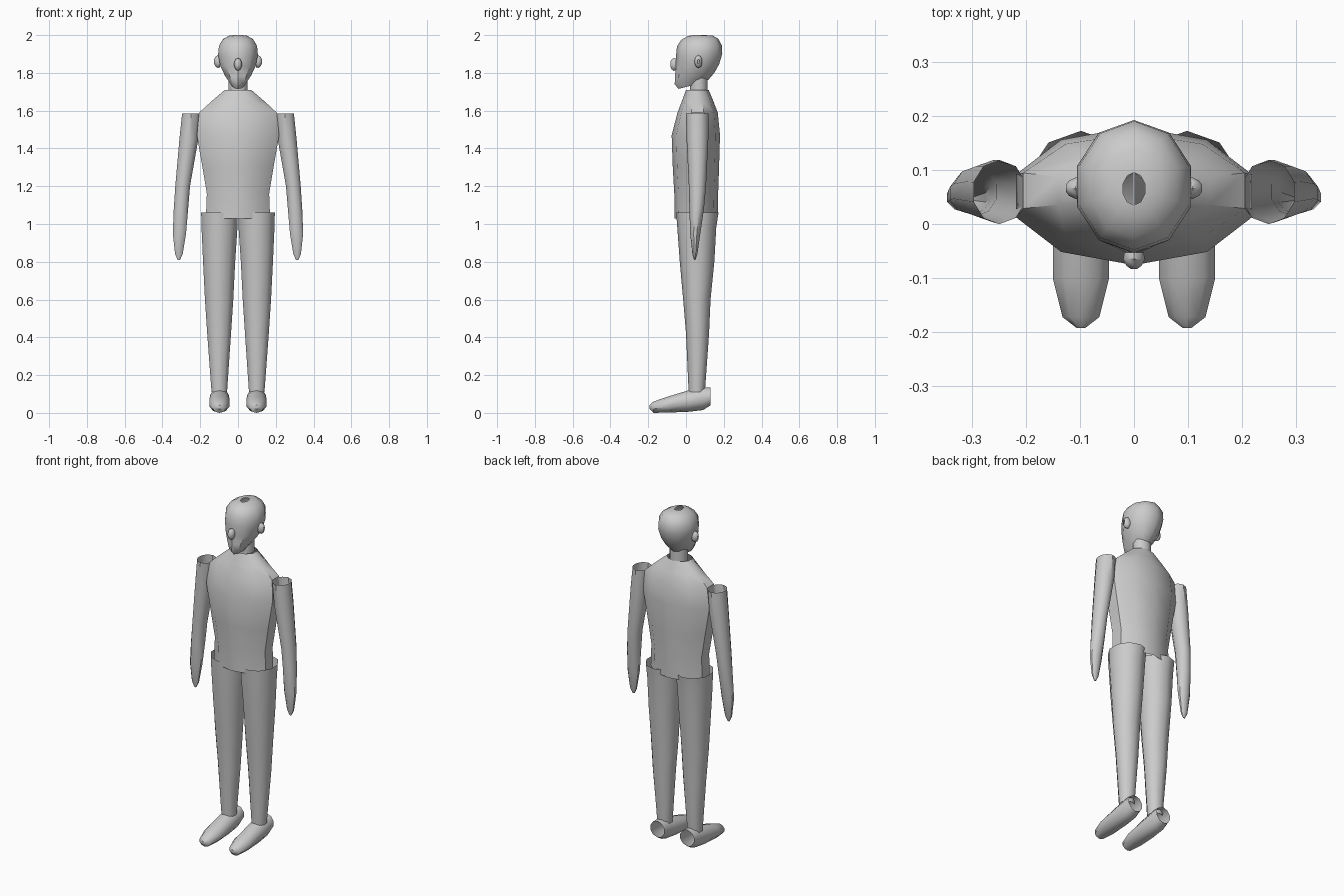
import bpy, bmesh, math
from mathutils import Matrix

SIDES = 10


def loft(name, rings, cap_end=False, mirror=False, matrix=None):
    """Skin 10-sided rings: (x, half width, y1, z1, y2, z2), points 1 and 2 being opposite corners."""
    bm = bmesh.new()
    loops = []
    for x, w, y1, z1, y2, z2 in rings:
        cy, cz, vy, vz = (y1 + y2) / 2, (z1 + z2) / 2, (y2 - y1) / 2, (z2 - z1) / 2
        loop = []
        for k in range(SIDES):
            a = 2 * math.pi * k / SIDES
            s, c = math.sin(a) / math.sin(math.radians(72)), math.cos(a)
            loop.append(bm.verts.new((x + w * s, cy + vy * c, cz + vz * c)))
        loops.append(loop)
    for p, q in zip(loops, loops[1:]):
        for k in range(SIDES):
            n = (k + 1) % SIDES
            bm.faces.new((p[k], p[n], q[n], q[k]))
    if cap_end:
        bm.faces.new(loops[-1])
    bmesh.ops.recalc_face_normals(bm, faces=bm.faces)
    if matrix:
        bm.transform(matrix)
    me = bpy.data.meshes.new(name)
    bm.to_mesh(me)
    bm.free()
    ob = bpy.data.objects.new(name, me)
    bpy.context.collection.objects.link(ob)
    bpy.ops.object.select_all(action='DESELECT')
    bpy.context.view_layer.objects.active = ob
    ob.select_set(True)
    bpy.ops.object.shade_smooth_by_angle(angle=math.radians(40))
    if mirror:
        mod = ob.modifiers.new("mirror", 'MIRROR')
        mod.use_mirror_merge = False
    return ob


def level(rows):
    """Horizontal rings from (z, x, half width, front y, back y)."""
    return [(x, w, yf, z, yb, z) for z, x, w, yf, yb in rows]


def upright(rows):
    """Rings facing y from (y, x, half width, low z, high z)."""
    return [(x, w, y, lo, y, hi) for y, x, w, lo, hi in rows]


# Head: tilted jaw rings, small opening on the crown
loft("head", [
    (0, .030, -.040, 1.715, .095, 1.750),
    (0, .045, -.060, 1.740, .120, 1.765),
    (0, .070, -.058, 1.780, .150, 1.800),
    (0, .093, -.055, 1.830, .175, 1.845),
    (0, .105, -.053, 1.890, .192, 1.900),
    (0, .101, -.048, 1.940, .190, 1.945),
    (0, .080, -.025, 1.975, .172, 1.980),
    (0, .048, .010, 1.995, .140, 1.998),
    (0, .020, .035, 2.000, .095, 2.000)])

# Neck
loft("neck", level([(1.70, 0, .050, .02, .115), (1.79, 0, .050, .02, .115)]))

# Nose, and the same small form turned sideways for the ears
bump = upright([(0, 0, .018, -.030, .030), (-.012, 0, .020, -.034, .034),
                (-.024, 0, .014, -.025, .025), (-.030, 0, .006, -.012, .012)])
loft("nose", bump, True, matrix=Matrix.Translation((0, -.053, 1.845)))
loft("ear", bump, False, True,
     Matrix.Translation((.096, .066, 1.86)) @ Matrix.Rotation(math.pi / 2, 4, 'Z'))

# Torso
loft("torso", level([
    (1.03, 0, .170, -.060, .168),
    (1.16, 0, .165, -.062, .170),
    (1.30, 0, .188, -.070, .175),
    (1.47, 0, .218, -.076, .180),
    (1.59, 0, .205, -.045, .168),
    (1.65, 0, .140, -.022, .145),
    (1.71, 0, .070, .000, .120)]))

# Arms, open at the shoulder, tapering into the hand
loft("arm", level([
    (1.585, .248, .048, .000, .118),
    (1.45, .260, .050, .003, .118),
    (1.20, .293, .039, .015, .106),
    (1.08, .302, .038, .018, .095),
    (0.95, .310, .035, .022, .076),
    (0.84, .313, .020, .034, .060),
    (0.81, .313, .006, .042, .050)]), True, True)

# Legs
loft("leg", level([
    (1.06, .098, .097, -.052, .172),
    (0.98, .098, .095, -.046, .160),
    (0.80, .100, .085, -.033, .150),
    (0.60, .100, .075, -.015, .130),
    (0.42, .100, .063, .000, .122),
    (0.11, .099, .041, .014, .100)]), False, True)

# Feet, open at the heel
loft("foot", upright([
    (.130, .098, .045, .040, .135),
    (.090, .098, .050, .015, .136),
    (.005, .098, .052, .005, .117),
    (-.100, .098, .052, .002, .085),
    (-.172, .098, .034, .000, .060),
    (-.192, .098, .008, .020, .042)]), True, True)
